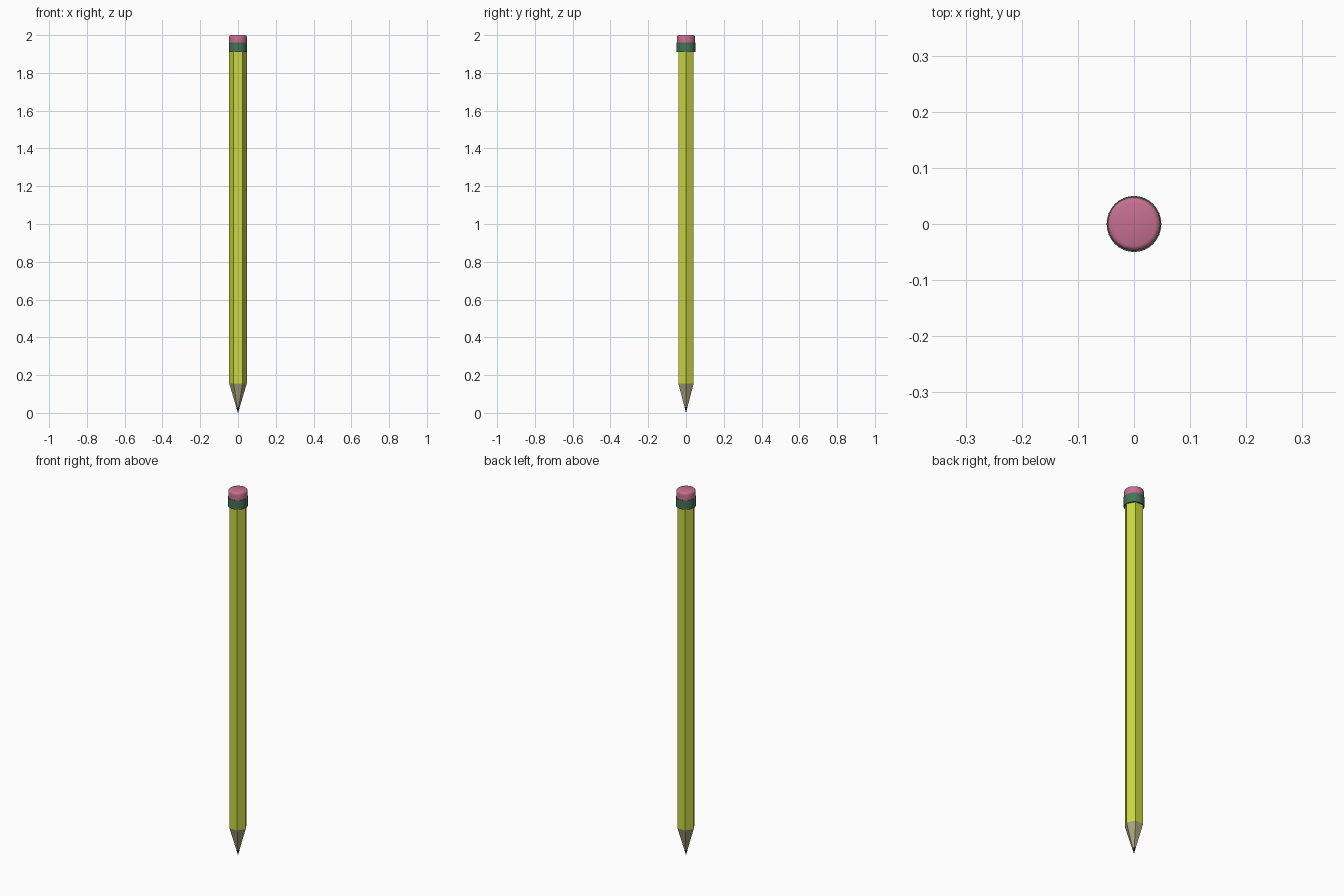
import bpy, bmesh, math

if "Cube" in bpy.data.objects:
    bpy.data.objects.remove(bpy.data.objects["Cube"])


def material(name, rgb):
    m = bpy.data.materials.new(name)
    m.diffuse_color = (*rgb, 1)
    m.use_nodes = True
    m.node_tree.nodes["Principled BSDF"].inputs["Base Color"].default_value = m.diffuse_color
    return m


yellow = material("yellow paint", (0.58, 0.68, 0.055))
wood = material("bare wood", (0.38, 0.37, 0.21))
lead = material("dark lead", (0.03, 0.03, 0.03))
green = material("green band", (0.06, 0.17, 0.09))
pink = material("pink rubber", (0.56, 0.16, 0.28))


def lathe(name, profile, sides, mat, sx=1.0, sy=1.0, smooth=False):
    """Stack rings of (radius, z) with a given side count and cap both ends."""
    bm = bmesh.new()
    rings = []
    for r, z in profile:
        rings.append([bm.verts.new((r * sx * math.cos(2 * math.pi * i / sides),
                                    r * sy * math.sin(2 * math.pi * i / sides), z))
                      for i in range(sides)])
    for a, b in zip(rings, rings[1:]):
        for i in range(sides):
            j = (i + 1) % sides
            bm.faces.new((a[i], a[j], b[j], b[i]))
    bm.faces.new(rings[0][::-1])
    bm.faces.new(rings[-1])
    bmesh.ops.remove_doubles(bm, verts=bm.verts, dist=1e-6)
    bmesh.ops.recalc_face_normals(bm, faces=bm.faces)
    me = bpy.data.meshes.new(name)
    bm.to_mesh(me)
    bm.free()
    me.materials.append(mat)
    ob = bpy.data.objects.new(name, me)
    bpy.context.collection.objects.link(ob)
    if smooth:
        bpy.ops.object.select_all(action='DESELECT')
        ob.select_set(True)
        bpy.context.view_layer.objects.active = ob
        bpy.ops.object.shade_smooth_by_angle(angle=math.radians(35))
    return ob


R, CONE = 0.0465, 0.155      # hexagon radius, height of the sharpened part
LEAD = 0.03
r_lead = R * LEAD / CONE

# Hexagonal painted body
lathe("body", [(R, CONE), (R, 1.915)], 6, yellow)
# Sharpened point
lathe("wood_point", [(r_lead, LEAD), (R, CONE)], 6, wood)
lathe("lead_tip", [(0.0004, 0), (r_lead, LEAD)], 6, lead)
# Round band and eraser
lathe("band", [(0.05, 1.91), (0.05, 1.96)], 32, green, sx=0.975, smooth=True)
lathe("eraser", [(0.048, 1.955), (0.048, 1.988), (0.0468, 1.994),
                 (0.044, 1.998), (0.039, 2.0)], 32, pink, sx=0.985, smooth=True)
